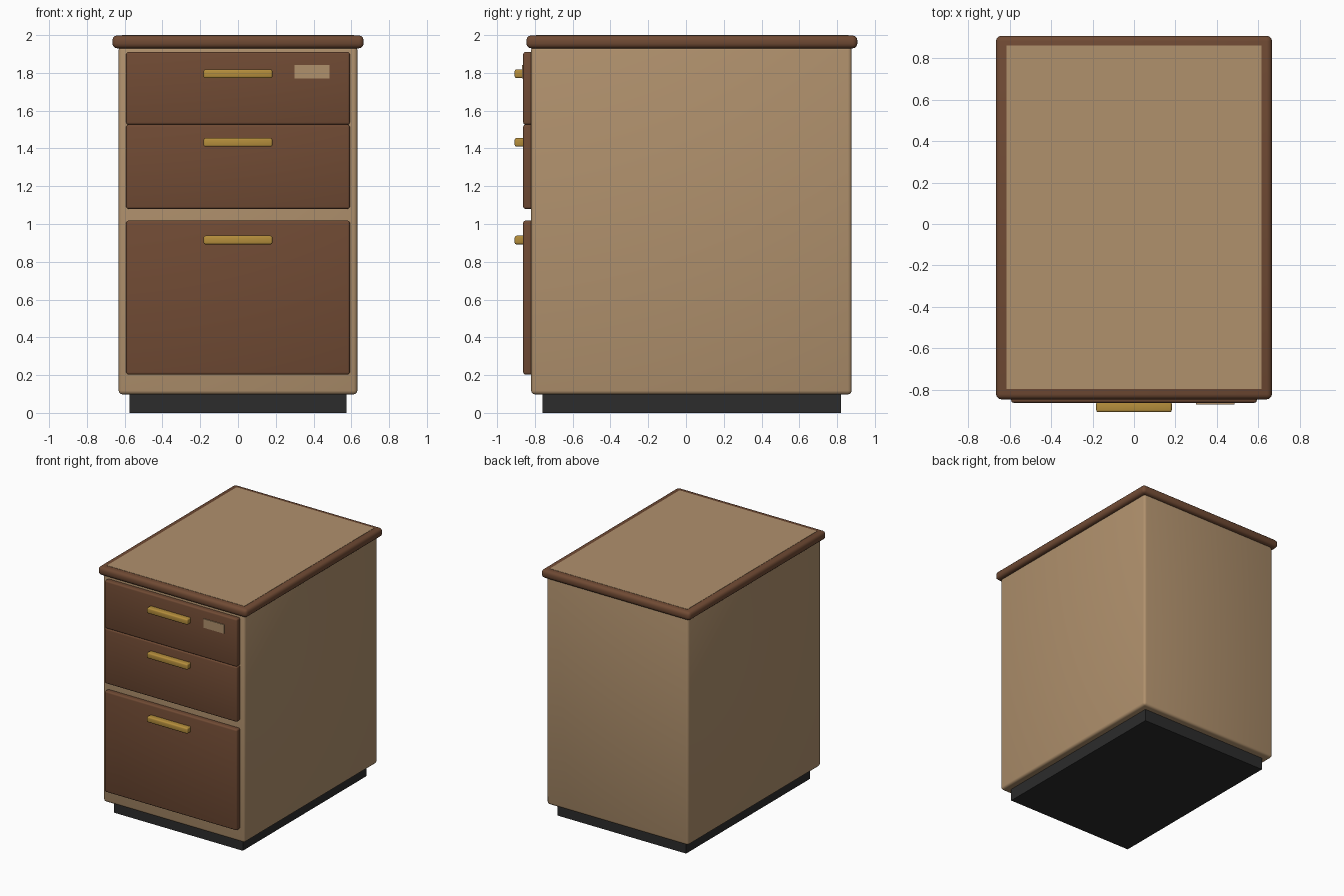
import bpy
import bmesh
import math
from mathutils import Vector

cube = bpy.data.objects.get("Cube")
if cube:
    bpy.data.objects.remove(cube, do_unlink=True)


def make_material(name, rgb):
    mat = bpy.data.materials.new(name)
    mat.use_nodes = True
    mat.diffuse_color = (*rgb, 1)
    mat.node_tree.nodes["Principled BSDF"].inputs["Base Color"].default_value = (*rgb, 1)
    return mat


tan = make_material("light wood", (0.434, 0.282, 0.152))
brown = make_material("dark wood", (0.162, 0.069, 0.034))
brass = make_material("brass", (0.46, 0.27, 0.045))
black = make_material("black plinth", (0.025, 0.025, 0.025))


def box(name, low, high, mat, bevel=0.0, segments=3):
    """Box between two corners, with optional rounded edges."""
    low, high = Vector(low), Vector(high)
    mesh = bpy.data.meshes.new(name)
    bm = bmesh.new()
    bmesh.ops.create_cube(bm, size=1)
    bmesh.ops.scale(bm, vec=high - low, verts=bm.verts)
    bm.to_mesh(mesh)
    bm.free()
    mesh.materials.append(mat)
    obj = bpy.data.objects.new(name, mesh)
    obj.location = (low + high) / 2
    bpy.context.collection.objects.link(obj)
    if bevel:
        mod = obj.modifiers.new("rounded edges", "BEVEL")
        mod.width = bevel
        mod.segments = segments
        bpy.ops.object.select_all(action="DESELECT")
        obj.select_set(True)
        bpy.context.view_layer.objects.active = obj
        bpy.ops.object.modifier_apply(modifier=mod.name)
        bpy.ops.object.shade_smooth_by_angle(angle=math.radians(35))
    return obj


# Cabinet: recessed plinth, body, overhanging top with a thin inlay
box("plinth", (-0.575, -0.76, 0), (0.575, 0.82, 0.11), black)
box("cabinet_body", (-0.632, -0.82, 0.098), (0.632, 0.877, 1.94), tan, 0.02)
box("top_panel", (-0.665, -0.845, 1.93), (0.665, 0.907, 1.998), brown, 0.025)
box("top_inlay", (-0.615, -0.795, 1.994), (0.615, 0.86, 2.0), tan)

# Drawers: name, bottom, top, handle height
drawers = [
    ("upper", 1.526, 1.911, 1.795),
    ("middle", 1.08, 1.526, 1.432),
    ("lower", 0.203, 1.018, 0.915),
]
for name, bottom, top, grip in drawers:
    box(name + "_drawer_front", (-0.592, -0.862, bottom), (0.592, -0.81, top), brown, 0.012)
    box(name + "_drawer_handle", (-0.182, -0.907, grip - 0.023),
        (0.182, -0.855, grip + 0.023), brass, 0.01)

# Label plate on the upper drawer
box("label_plate", (0.3, -0.869, 1.77), (0.484, -0.86, 1.842), tan)
